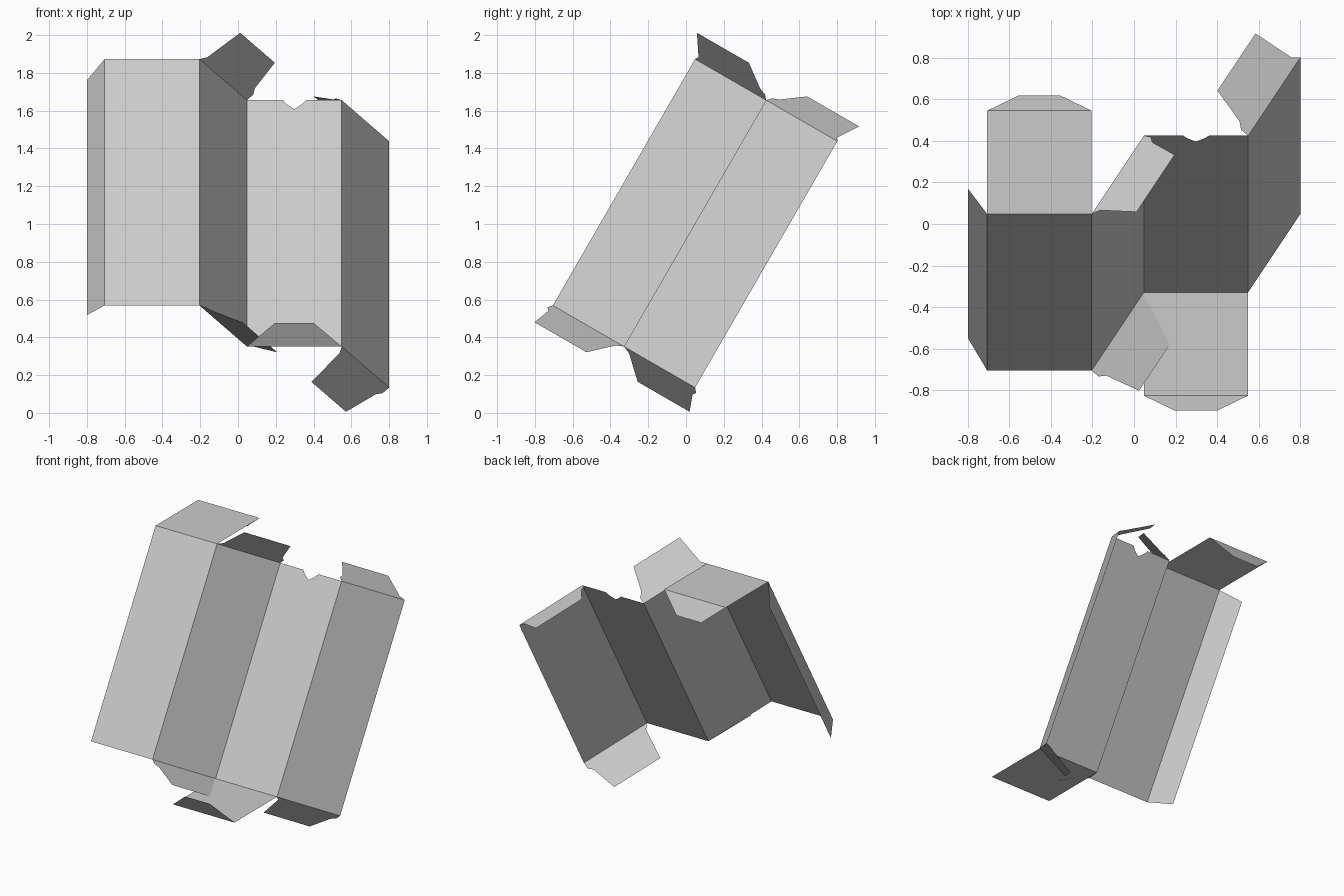
import bpy
from math import sin, cos, radians
from mathutils import Vector

if "Cube" in bpy.data.objects:
    bpy.data.objects.remove(bpy.data.objects["Cube"])

# Partly folded flat carton of thin card, leaning 30 degrees from vertical
S = 1.004                                   # overall scale
W, H = 0.5 * S, 1.5 * S                     # panel width and height
X = Vector((1, 0, 0))
E = Vector((0, cos(radians(30)), -0.5))     # depth direction across the carton
U = Vector((0, 0.5, cos(radians(30))))      # long direction of the panels
SLANT = X * 0.5 + E * sin(radians(60))      # side panels turn 60 degrees
SIDE = X * sin(radians(60)) - E * 0.5       # normal of the side panels


def sheet(name, origin, across, up, pts):
    """Flat card piece from a 2D outline."""
    mesh = bpy.data.meshes.new(name)
    verts = [origin + across * a + up * b for a, b in pts]
    mesh.from_pydata(verts, [], [range(len(pts))])
    mesh.update()
    ob = bpy.data.objects.new(name, mesh)
    bpy.context.collection.objects.link(ob)
    return ob


def fold(direction, normal):
    """Direction of a flap folded 60 degrees towards normal."""
    return direction * 0.5 + normal * sin(radians(60))


def dust_flap(name, origin, up, mirrored):
    pts = [(0, 0), (0, .045), (.03, .075), (.08, .25), (.445, .25), (.47, .035), (.5, 0)]
    if mirrored:
        pts = [(.5 - a, b) for a, b in reversed(pts)]
    sheet(name, origin, SLANT, up, [(a * S, b * S) for a, b in pts])


def lid(name, origin, direction, normal):
    """End closure with its narrowing tuck flap."""
    d = fold(direction, normal)
    n = fold(-direction, normal)            # flap normal, turned with the fold
    n = (normal - d * normal.dot(d)).normalized()
    depth = 0.495 * S
    sheet(name + "_closure", origin, X, d, [(0, 0), (W, 0), (W, depth), (0, depth)])
    sheet(name + "_tuck_flap", origin + d * depth, X, fold(d, n),
          [(0, 0), (W, 0), (W - .15, .145), (.15, .145)])


# Top left corners of the four panels, running left to right
front_top = Vector((-0.706, 0.048, 1.873))
left_top = front_top + X * W
back_top = left_top + SLANT * W
right_top = back_top + X * W

# Main panels
rect = [(0, -H), (W, -H), (W, 0), (0, 0)]
notch = [(.313, 0), (.292, -.025), (.25, -.056), (.21, -.025), (.19, 0)]
sheet("front_panel", front_top, X, U, rect)
sheet("left_side_panel", left_top, SLANT, U, rect)
sheet("back_panel", back_top, X, U, rect[:3] + notch + rect[3:])
sheet("right_side_panel", right_top, SLANT, U, rect)

# Glue strip along the free edge
sheet("glue_strip", front_top, E * sin(radians(60)) - X * 0.5, U,
      [(0, 0), (.187, -.035), (.187, -H + .035), (0, -H)])

# Dust flaps at both ends of the side panels
for name, top, n, flip in (("left", left_top, SIDE, True),
                           ("right", right_top, -SIDE, False)):
    dust_flap(name + "_top_dust_flap", top, fold(U, n), flip)
    dust_flap(name + "_bottom_dust_flap", top - U * H, fold(-U, n), not flip)

# Closures with tuck flaps: top of front panel, bottom of back panel
lid("top", front_top, U, E)
lid("bottom", back_top - U * H, -U, -E)
